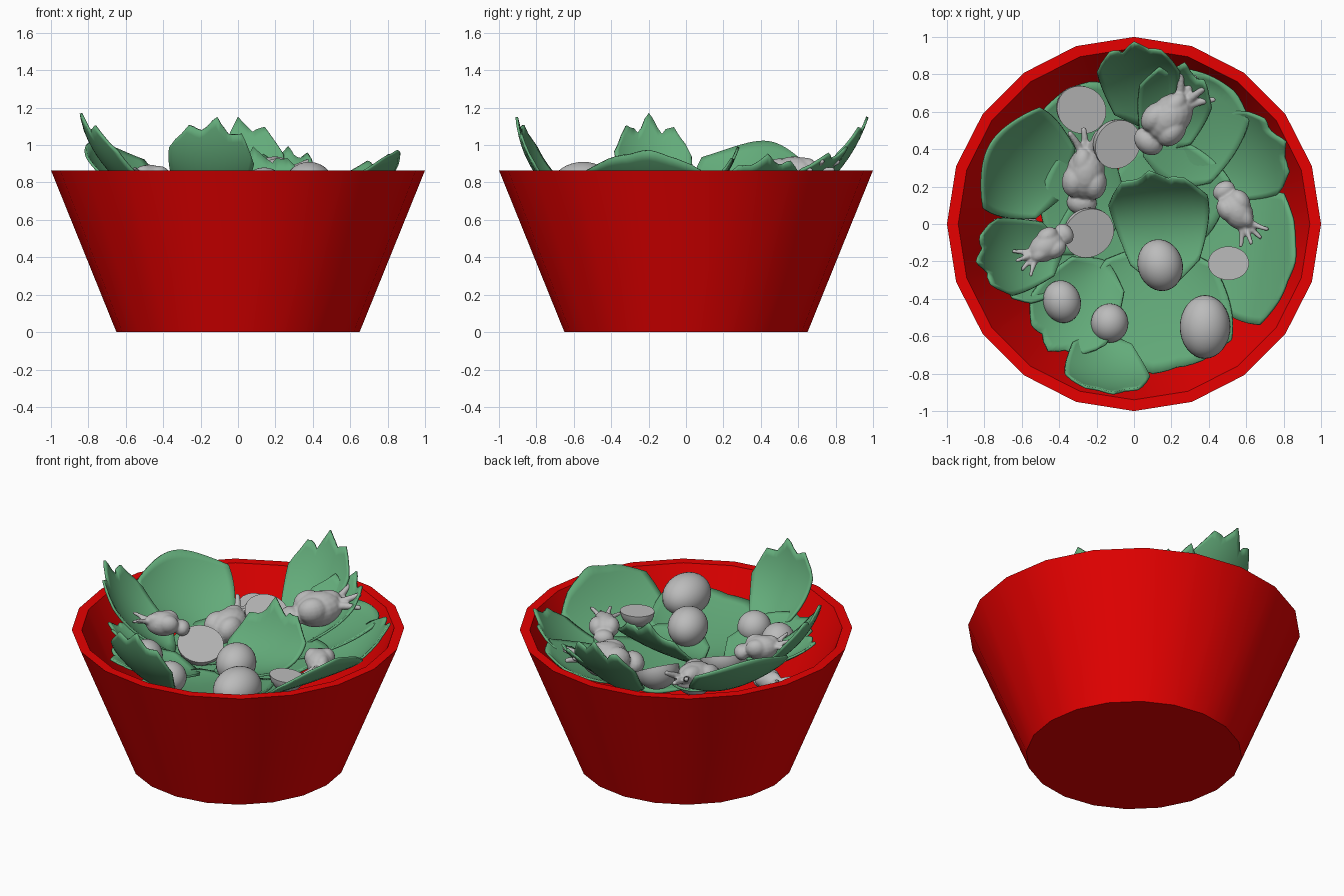
import bpy, bmesh, math, random
from mathutils import Vector, Matrix

random.seed(4)
if "Cube" in bpy.data.objects:
    bpy.data.objects.remove(bpy.data.objects["Cube"])


def material(name, rgb):
    m = bpy.data.materials.new(name)
    m.use_nodes = True
    m.diffuse_color = (*rgb, 1)
    m.node_tree.nodes["Principled BSDF"].inputs["Base Color"].default_value = (*rgb, 1)
    return m


RED = material("bowl red", (0.8, 0, 0))
GREEN = material("leaf green", (0.125, 0.41, 0.195))
GREY = material("pale grey", (0.5, 0.5, 0.5))


def finish(name, bm, mat, angle=40):
    bmesh.ops.recalc_face_normals(bm, faces=bm.faces)
    me = bpy.data.meshes.new(name)
    bm.to_mesh(me)
    bm.free()
    ob = bpy.data.objects.new(name, me)
    bpy.context.collection.objects.link(ob)
    me.materials.append(mat)
    bpy.ops.object.select_all(action="DESELECT")
    ob.select_set(True)
    bpy.context.view_layer.objects.active = ob
    bpy.ops.object.shade_smooth_by_angle(angle=math.radians(angle))
    return ob


# Bowl: twenty-sided profile of outer wall, rim, inner wall and floor
def make_bowl():
    bm = bmesh.new()
    rings = []
    for r, z in [(0.65, 0), (1, 0.865), (0.94, 0.865), (0.6, 0.06)]:
        rings.append([bm.verts.new((r * math.cos(i * math.tau / 20), r * math.sin(i * math.tau / 20), z))
                      for i in range(20)])
    for a, b in zip(rings, rings[1:]):
        for i in range(20):
            j = (i + 1) % 20
            bm.faces.new((a[i], a[j], b[j], b[i]))
    bm.faces.new(rings[0])
    bm.faces.new(rings[-1])
    finish("bowl", bm, RED, 30)


# Leaf: cupped sheet along a bent midrib, with an optional toothed tip
def make_leaf(name, base, tip, width, cup, sag, teeth):
    base, tip = Vector(base), Vector(tip)
    hint = Vector((0, 0, 1.6)) - (base + tip) / 2
    side = (tip - base).cross(hint).normalized()
    up = side.cross(tip - base).normalized()
    ctrl = (base + tip) / 2 - up * sag
    cols, rows = 18, 12
    bm = bmesh.new()
    grid = []
    for c in range(cols + 1):
        u = 2 * c / cols - 1
        end = 1 - 0.25 * u * u
        # Three broad points with uneven notches between them
        end -= teeth * abs(c % 6 - 3) / 3 * random.uniform(0.75, 1.2)
        start = 0.15 * u * u
        line = []
        for r in range(rows + 1):
            t = start + (end - start) * r / rows
            p = base * (1 - t) ** 2 + ctrl * 2 * t * (1 - t) + tip * t * t
            tangent = (ctrl - base) * (1 - t) + (tip - ctrl) * t
            normal = side.cross(tangent).normalized()
            half = width * (0.3 + 0.7 * math.sin(math.pi * (0.1 + 0.6 * t)))
            p += side * u * half + normal * cup * u * u
            # Keep the sheet inside the bowl wall
            limit = min(0.975, 0.555 + 0.425 * (p.z - 0.06))
            reach = math.hypot(p.x, p.y)
            if reach > limit:
                p.x *= limit / reach
                p.y *= limit / reach
            line.append(bm.verts.new(p))
        grid.append(line)
    for a, b in zip(grid, grid[1:]):
        for r in range(rows):
            bm.faces.new((a[r], b[r], b[r + 1], a[r + 1]))
    ob = finish(name, bm, GREEN, 50)
    mod = ob.modifiers.new("thickness", "SOLIDIFY")
    mod.thickness = 0.014
    mod.offset = 0


# Egg: ellipsoid, optionally cut flat across a facing direction
def make_egg(name, spot, size, facing=None, turn=0):
    bm = bmesh.new()
    bmesh.ops.create_uvsphere(bm, u_segments=32, v_segments=18, radius=1)
    if facing:
        geom = bm.verts[:] + bm.edges[:] + bm.faces[:]
        cut = bmesh.ops.bisect_plane(bm, geom=geom, plane_co=(0, 0, 0), plane_no=(0, 0, 1), clear_outer=True)
        rim = [e for e in cut["geom_cut"] if isinstance(e, bmesh.types.BMEdge)]
        bmesh.ops.contextual_create(bm, geom=rim)
    aim = Vector(facing or (0, 0, 1)).to_track_quat("Z", "Y").to_matrix().to_4x4()
    bm.transform(Matrix.Translation(spot) @ aim @ Matrix.Rotation(turn, 4, "Z") @ Matrix.Diagonal((*size, 1)))
    finish(name, bm, GREY)


# Shellfish piece: lumpy body, tail bulb and curling feelers, fused together
def make_shellfish(name, spot, heading, tilt, scale):
    bm = bmesh.new()

    def ball(at, size):
        bmesh.ops.create_uvsphere(bm, u_segments=16, v_segments=10, radius=1,
                                  matrix=Matrix.Translation(at) @ Matrix.Diagonal((*size, 1)))

    ball((0, 0, 0), (0.13, 0.095, 0.095))
    ball((-0.04, 0.05, 0.02), (0.08, 0.06, 0.07))
    ball((-0.04, -0.05, 0.02), (0.08, 0.06, 0.07))
    ball((0.05, 0.02, 0.035), (0.08, 0.05, 0.05))
    ball((-0.15, 0, -0.02), (0.06, 0.075, 0.06))
    for k in range(4):
        spread = (k - 1.5) * 0.18
        for s in range(14):
            f = s / 13
            bend = spread * (1 + 0.7 * f)
            d = 0.09 + 0.13 * f
            r = 0.023 - 0.009 * f
            ball((d * math.cos(bend), d * math.sin(bend), 0.04 * f * (k % 2) + 0.01), (r, r, r))
    bm.transform(Matrix.Translation(spot) @ Matrix.Rotation(heading, 4, "Z")
                 @ Matrix.Rotation(-tilt, 4, "Y") @ Matrix.Scale(scale, 4))
    ob = finish(name, bm, GREY, 180)
    fuse = ob.modifiers.new("fuse", "REMESH")
    fuse.mode = "VOXEL"
    fuse.voxel_size = 0.008
    fuse.use_smooth_shade = True
    relax = ob.modifiers.new("relax", "SMOOTH")
    relax.iterations = 4


make_bowl()

# Upright leaves around the wall: base, tip, width, cup, sag, teeth
make_leaf("back_leaf", (0.06, 0.52, 0.64), (0.0, 0.97, 1.15), 0.22, 0.05, 0.14, 0.13)
make_leaf("back_inner_leaf", (0.15, 0.4, 0.64), (0.27, 0.86, 0.99), 0.2, 0.06, 0.1, 0.13)
make_leaf("front_leaf", (-0.18, -0.58, 0.66), (-0.11, -0.905, 1.15), 0.23, 0.04, 0.15, 0.12)
make_leaf("left_leaf", (-0.38, -0.12, 0.66), (-0.84, -0.2, 1.17), 0.21, 0.05, 0.17, 0.13)
make_leaf("left_back_leaf", (-0.36, 0.18, 0.64), (-0.77, 0.42, 1.02), 0.31, 0.06, 0.13, 0)
make_leaf("left_lower_leaf", (-0.35, -0.25, 0.62), (-0.72, -0.33, 0.84), 0.13, 0.04, 0.04, 0.1)
make_leaf("right_leaf", (0.3, -0.12, 0.65), (0.86, -0.2, 0.97), 0.36, 0.01, 0.17, 0.02)
make_leaf("right_back_leaf", (0.35, 0.25, 0.64), (0.81, 0.44, 0.95), 0.25, 0.03, 0.14, 0.1)
make_leaf("centre_leaf", (0.17, -0.34, 0.72), (0.08, 0.28, 0.99), 0.27, 0.02, 0.36, 0.09)
# Leaves lying flat beneath the toppings
make_leaf("back_floor_leaf", (0.2, 0.2, 0.64), (0.42, 0.82, 0.84), 0.28, 0.04, 0.05, 0)
make_leaf("back_left_floor_leaf", (-0.2, 0.25, 0.54), (-0.26, 0.76, 0.63), 0.27, 0.04, 0.04, 0)
make_leaf("left_floor_leaf", (-0.05, 0.1, 0.62), (-0.5, 0.15, 0.68), 0.3, 0.03, 0.03, 0)
make_leaf("front_floor_leaf", (0.15, -0.1, 0.62), (0.1, -0.8, 0.72), 0.42, 0.05, 0.04, 0.03)
make_leaf("front_left_floor_leaf", (-0.15, -0.2, 0.62), (-0.46, -0.68, 0.8), 0.24, 0.05, 0.05, 0.07)
make_leaf("middle_floor_leaf", (0.0, 0.4, 0.6), (0.35, -0.1, 0.66), 0.34, 0.03, 0.02, 0)
make_leaf("inner_floor_leaf", (-0.1, 0.2, 0.6), (-0.2, -0.45, 0.62), 0.3, 0.02, 0.02, 0)

# Whole eggs
make_egg("centre_egg", (0.14, -0.22, 0.76), (0.12, 0.14, 0.12), turn=0.3)
make_egg("large_egg", (0.38, -0.55, 0.78), (0.135, 0.17, 0.13))
make_egg("small_egg", (-0.13, -0.53, 0.71), (0.1, 0.105, 0.1))
make_egg("left_egg", (-0.385, -0.415, 0.74), (0.1, 0.115, 0.1), turn=0.3)
# Halved eggs
make_egg("back_half_egg", (-0.28, 0.61, 0.68), (0.125, 0.145, 0.11), (0.3, -0.2, 0.9))
make_egg("inner_half_egg", (-0.085, 0.425, 0.79), (0.135, 0.135, 0.13), (0.4, -0.25, 0.8))
make_egg("middle_half_egg", (-0.24, -0.05, 0.72), (0.14, 0.14, 0.12), (0.3, -0.35, 0.85))
make_egg("right_half_egg", (0.505, -0.21, 0.77), (0.09, 0.11, 0.1), (0.05, 0, 1))

# Shellfish pieces
make_shellfish("back_shellfish", (0.19, 0.57, 0.83), 0.85, 0.1, 1.15)
make_shellfish("centre_shellfish", (-0.26, 0.27, 0.71), 1.45, 0.2, 1.1)
make_shellfish("right_shellfish", (0.55, 0.07, 0.76), -1.0, 0, 0.85)
make_shellfish("left_shellfish", (-0.47, -0.12, 0.82), 3.75, 0.1, 0.8)
make_shellfish("far_left_shellfish", (-0.6, -0.02, 0.67), 2.7, 0.2, 0.7)
